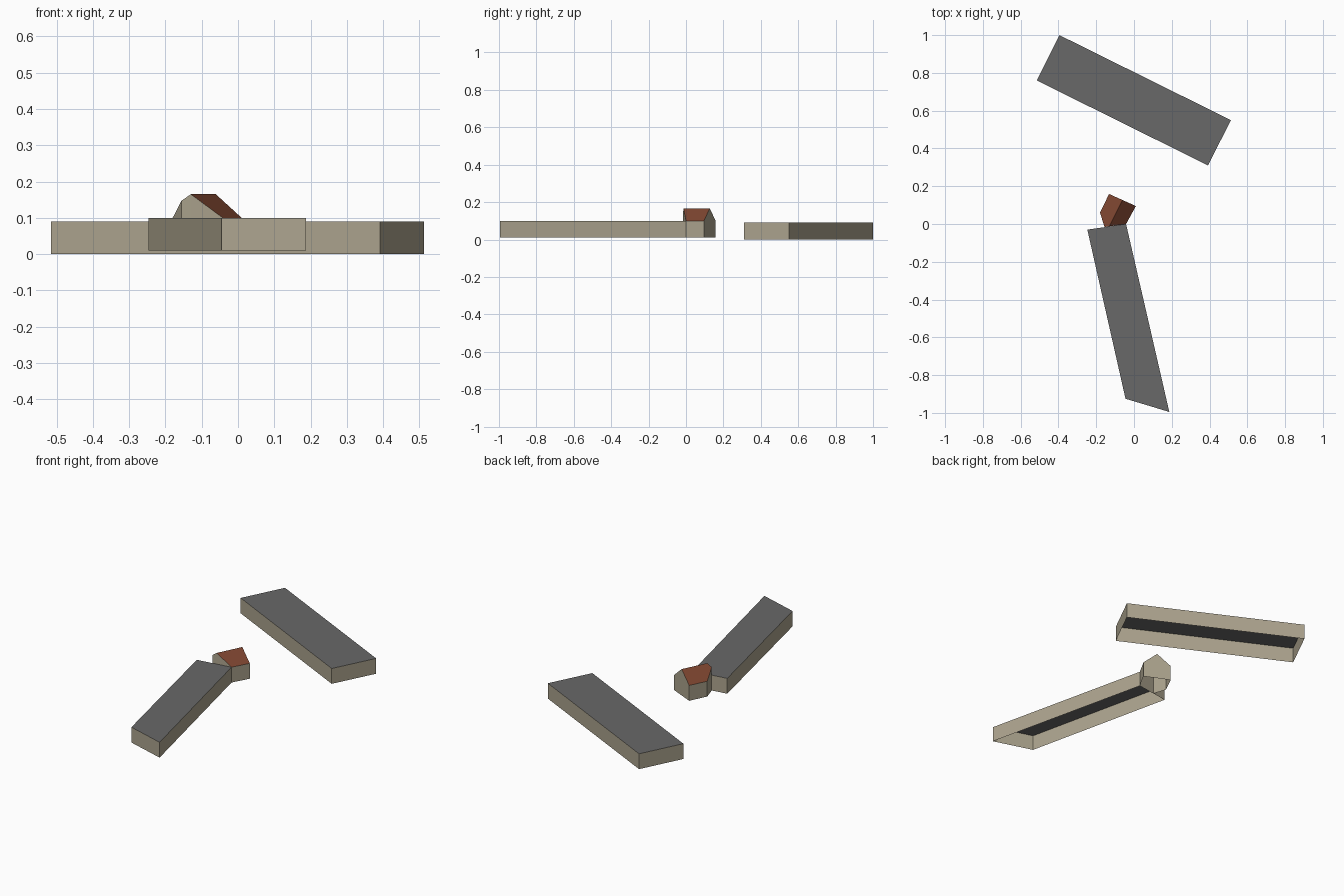
import bpy, bmesh, math

cube = bpy.data.objects.get("Cube")
if cube:
    bpy.data.objects.remove(cube)


def material(name, rgb):
    m = bpy.data.materials.new(name)
    m.use_nodes = True
    m.diffuse_color = (*rgb, 1)
    bsdf = next(n for n in m.node_tree.nodes if n.type == 'BSDF_PRINCIPLED')
    bsdf.inputs["Base Color"].default_value = (*rgb, 1)
    return m


wall_tan = material("wall_tan", (0.42, 0.375, 0.275))
roof_grey = material("roof_grey", (0.14, 0.14, 0.14))
roof_brown = material("roof_brown", (0.212, 0.061, 0.03))


def building(name, outline, base, roof_faces, roof_material):
    """Floorless shell: walls rise from base to each outline point, roof on top."""
    bm = bmesh.new()
    top = [bm.verts.new(p) for p in outline]
    low = [bm.verts.new((x, y, base)) for x, y, z in outline]
    n = len(outline)
    for i in range(n):
        j = (i + 1) % n
        bm.faces.new((low[i], low[j], top[j], top[i]))
    for ids in roof_faces:
        bm.faces.new([top[i] for i in ids]).material_index = 1
    # Merge the flat gable halves into single faces
    bmesh.ops.dissolve_limit(bm, angle_limit=math.radians(1), verts=bm.verts[:],
                             edges=bm.edges[:], delimit={'MATERIAL'})
    mesh = bpy.data.meshes.new(name)
    bm.to_mesh(mesh)
    bm.free()
    mesh.materials.append(wall_tan)
    mesh.materials.append(roof_material)
    bpy.context.collection.objects.link(bpy.data.objects.new(name, mesh))


def flat_block(name, corners, base, height):
    building(name, [(x, y, height) for x, y in corners], base,
             [range(len(corners))], roof_grey)


# Long flat-roofed blocks
flat_block("back_block",
           [(-0.395, 1.0), (-0.515, 0.76), (0.392, 0.31), (0.513, 0.55)], 0, 0.09)
flat_block("front_block",
           [(-0.247, -0.03), (-0.045, -0.925), (0.187, -0.995), (-0.042, 0)], 0.01, 0.1)

# Small gabled house with one clipped corner against the front block
eave, ridge = 0.1, 0.165
building("gabled_house",
         [(-0.132, 0.159, eave), (-0.18, 0.06, eave), (-0.156, -0.016, 0.147),
          (-0.13, -0.0125, ridge), (-0.042, 0, eave), (0.01, 0.095, eave),
          (-0.061, 0.127, ridge)],
         0.01, [(0, 1, 2, 3, 6), (3, 4, 5, 6)], roof_brown)
